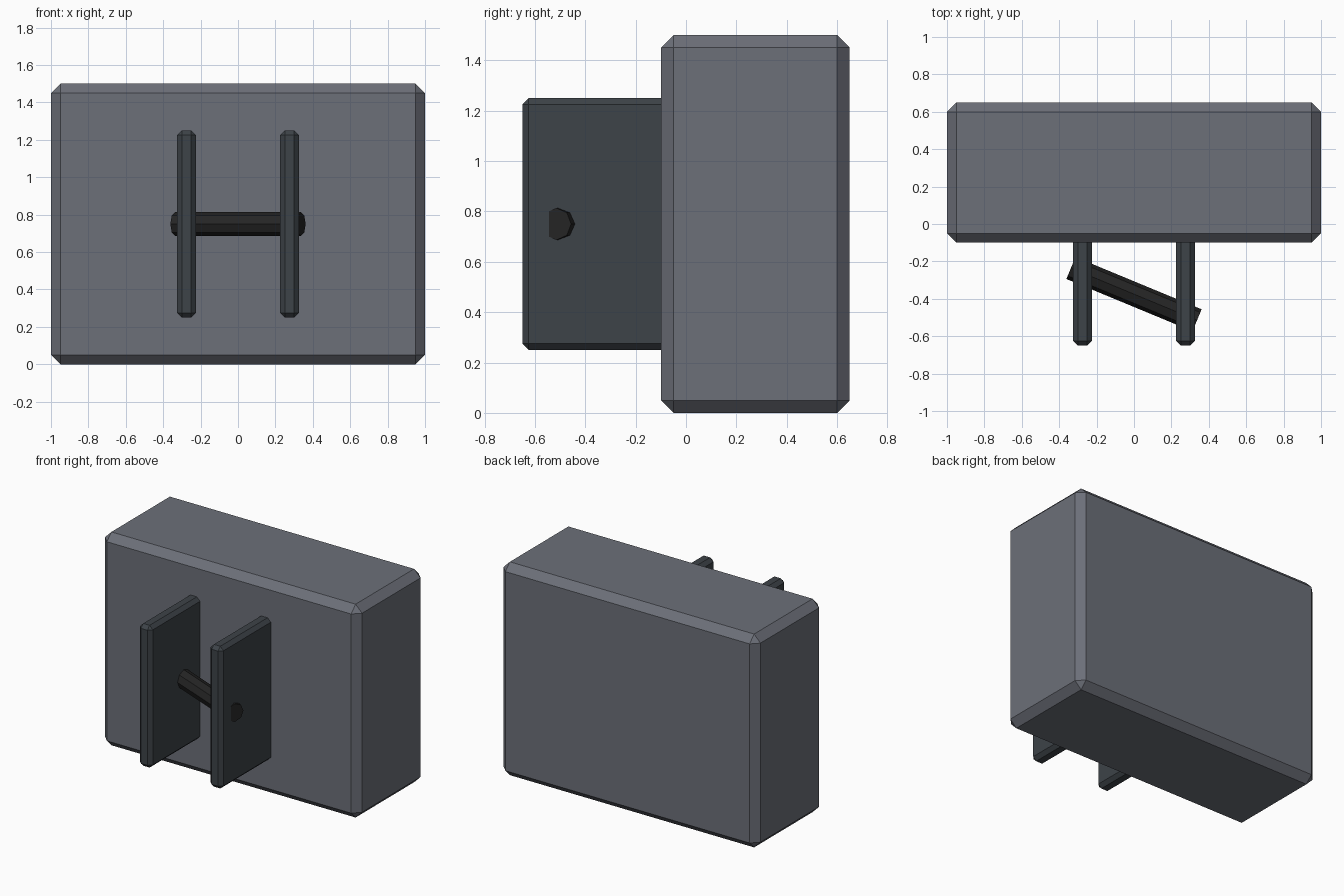
import bpy
import math

cube = bpy.data.objects.get("Cube")
if cube:
    bpy.data.objects.remove(cube, do_unlink=True)


def material(name, color):
    mat = bpy.data.materials.new(name)
    mat.use_nodes = True
    mat.diffuse_color = (*color, 1)
    mat.node_tree.nodes["Principled BSDF"].inputs["Base Color"].default_value = (*color, 1)
    return mat


def chamfered_box(name, low, high, chamfer, mat):
    center = [(a + b) / 2 for a, b in zip(low, high)]
    bpy.ops.mesh.primitive_cube_add(size=1, location=center)
    obj = bpy.context.object
    obj.name = name
    obj.scale = [b - a for a, b in zip(low, high)]
    bpy.ops.object.transform_apply(location=False, rotation=False, scale=True)
    bevel = obj.modifiers.new("Chamfer", "BEVEL")
    bevel.width = chamfer
    bevel.segments = 1
    obj.data.materials.append(mat)
    return obj


body_grey = material("body_grey", (0.15, 0.16, 0.19))
plate_grey = material("plate_dark_grey", (0.047, 0.056, 0.065))
pin_black = material("pin_black", (0.018, 0.018, 0.018))

# Main block
chamfered_box("main_block", (-1, -0.1, 0), (1, 0.65, 1.5), 0.05, body_grey)

# Pair of bracket plates, sunk slightly into the block
for name, x in (("right_plate", -0.275), ("left_plate", 0.275)):
    chamfered_box(name, (x - 0.05, -0.65, 0.25), (x + 0.05, -0.05, 1.25), 0.025, plate_grey)

# Octagonal cross pin, flat side up
bpy.ops.mesh.primitive_cylinder_add(vertices=8, radius=0.0635, depth=0.73,
                                    location=(0, -0.375, 0.75))
pin = bpy.context.object
pin.name = "cross_pin"
pin.rotation_euler = (math.pi / 8, math.pi / 2, 0)
pin.data.materials.append(pin_black)
